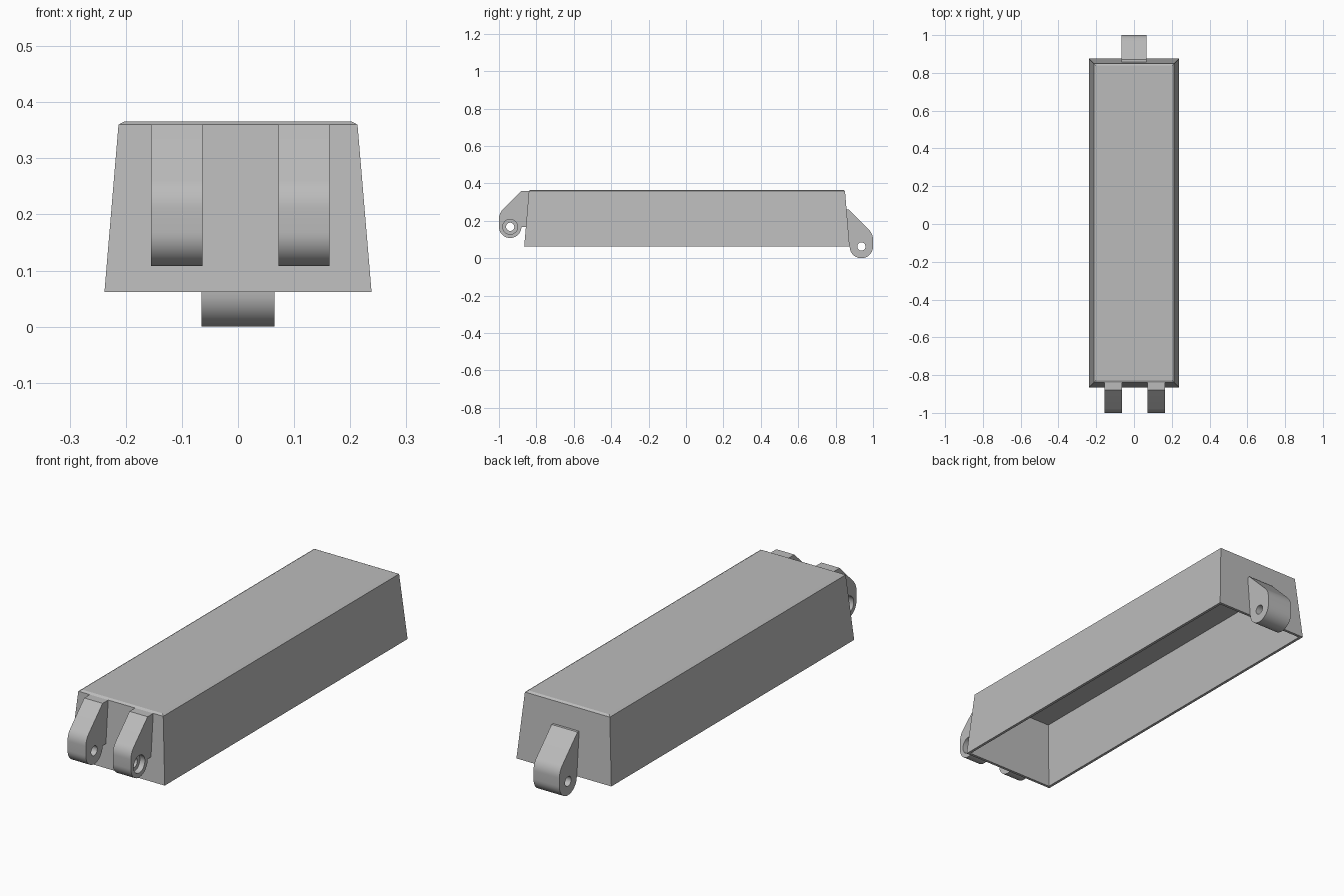
import bpy, bmesh
from math import pi, cos, sin, tan, radians
from mathutils import Matrix

cube = bpy.data.objects.get("Cube")
if cube:
    bpy.data.objects.remove(cube, do_unlink=True)

grey = bpy.data.materials.new("plain grey")
grey.use_nodes = True
GREY = (0.5, 0.5, 0.5, 1)
grey.diffuse_color = GREY
grey.node_tree.nodes["Principled BSDF"].inputs["Base Color"].default_value = GREY


def make_object(name, bm):
    bmesh.ops.recalc_face_normals(bm, faces=bm.faces)
    mesh = bpy.data.meshes.new(name)
    bm.to_mesh(mesh)
    bm.free()
    mesh.materials.append(grey)
    obj = bpy.data.objects.new(name, mesh)
    bpy.context.collection.objects.link(obj)
    return obj


def activate(obj):
    bpy.ops.object.select_all(action='DESELECT')
    obj.select_set(True)
    bpy.context.view_layer.objects.active = obj


# Hollow tapered cover: loops run from the outer rim over the top and back inside
BOTTOM, SHOULDER, TOP, WALL = 0.062, 0.36, 0.366, 0.0125


def build_cover():
    bm = bmesh.new()
    # half width, front y, back y, height
    levels = [(0.202, -0.829, 0.839, TOP), (0.213, -0.84, 0.85, SHOULDER),
              (0.238, -0.865, 0.875, BOTTOM),
              (0.238 - WALL, -0.865 + WALL, 0.875 - WALL, BOTTOM),
              (0.214 - WALL, -0.841 + WALL, 0.851 - WALL, TOP - WALL)]
    loops = [[bm.verts.new(p) for p in ((-w, f, z), (w, f, z), (w, b, z), (-w, b, z))]
             for w, f, b, z in levels]
    for a, b in zip(loops, loops[1:]):
        for i in range(4):
            j = (i + 1) % 4
            bm.faces.new((a[i], a[j], b[j], b[i]))
    bm.faces.new(loops[0])
    bm.faces.new(loops[-1])
    return make_object("cover", bm)


def drill(obj, x0, x1, y, z, radius):
    """Cut a round hole along x from x0 to x1."""
    bm = bmesh.new()
    place = Matrix.Translation(((x0 + x1) / 2, y, z)) @ Matrix.Rotation(pi / 2, 4, 'Y')
    bmesh.ops.create_cone(bm, cap_ends=True, segments=32, radius1=radius,
                          radius2=radius, depth=abs(x1 - x0), matrix=place)
    cutter = make_object("hole_cutter", bm)
    cutter.hide_render = True
    mod = obj.modifiers.new("hole", 'BOOLEAN')
    mod.operation, mod.solver, mod.object = 'DIFFERENCE', 'EXACT', cutter
    activate(obj)
    bpy.ops.object.modifier_apply(modifier=mod.name)
    bpy.data.objects.remove(cutter, do_unlink=True)


def build_lug(name, x0, x1, side, pin, radius, wall_low, wall_high, ledge):
    """Hinge lug; the profile is given as (outward distance, height)."""
    py, pz = pin
    out = py + radius
    # rounded eye under the pin, from the inner side to the outer side
    pts = [wall_high, wall_low]
    pts += [(py - radius * cos(pi * i / 20), pz - radius * sin(pi * i / 20))
            for i in range(21)]
    # fillet between the upright nose and the slope
    bend = 0.03 / tan(radians(22.5))
    start = wall_high[1] - (out - ledge) - 0.03
    for i in range(9):
        a = radians(45) * i / 8
        pts.append((out - bend + bend * cos(a), start + bend * sin(a)))
    pts.append((ledge, wall_high[1]))
    bm = bmesh.new()
    face = bm.faces.new([bm.verts.new((x0, side * y, z)) for y, z in pts])
    ext = bmesh.ops.extrude_face_region(bm, geom=[face])
    verts = [v for v in ext["geom"] if isinstance(v, bmesh.types.BMVert)]
    bmesh.ops.translate(bm, verts=verts, vec=(x1 - x0, 0, 0))
    lug = make_object(name, bm)
    drill(lug, x0 - 0.02, x1 + 0.02, side * py, pz, 0.022)
    return lug


build_cover()

# Pair of front lugs with a recess around the pin hole on each outer face
for name, x0, x1, outer in (("front_right_lug", -0.155, -0.063, -0.155),
                            ("front_left_lug", 0.072, 0.163, 0.163)):
    lug = build_lug(name, x0, x1, -1, (0.94, 0.168), 0.06,
                    (0.85, 0.168), (0.835, SHOULDER), 0.88)
    s = 1 if outer > 0 else -1
    drill(lug, outer - s * 0.025, outer + s * 0.02, -0.94, 0.168, 0.04)

# Single wide back lug
build_lug("back_lug", -0.065, 0.065, 1, (0.9375, 0.0625), 0.0625,
          (0.868, 0.0625), (0.853, 0.26), 0.87)

# Smooth the round parts and keep the corners crisp
for obj in bpy.data.objects:
    if obj.name.endswith("_lug"):
        activate(obj)
        bpy.ops.object.shade_smooth_by_angle(angle=radians(30))
